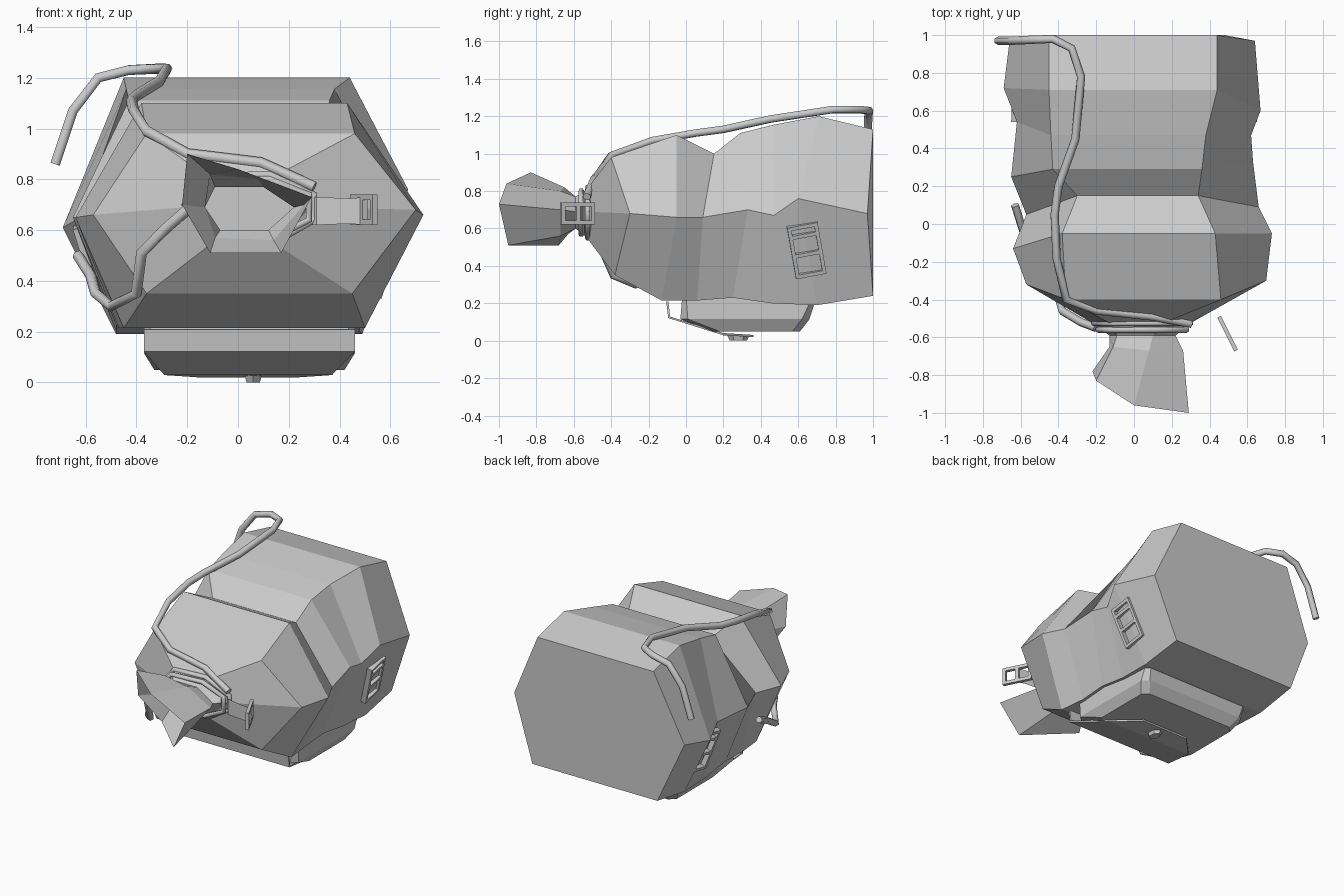
import bpy, bmesh
from mathutils import Vector, Matrix

if "Cube" in bpy.data.objects:
    bpy.data.objects.remove(bpy.data.objects["Cube"])


def add_mesh(name, bm):
    bmesh.ops.recalc_face_normals(bm, faces=bm.faces)
    me = bpy.data.meshes.new(name)
    bm.to_mesh(me)
    bm.free()
    ob = bpy.data.objects.new(name, me)
    bpy.context.collection.objects.link(ob)
    return ob


def loft(name, rings, cap_start=True, cap_end=True):
    bm = bmesh.new()
    vs = [[bm.verts.new(p) for p in r] for r in rings]
    for a, b in zip(vs, vs[1:]):
        n = len(a)
        for i in range(n):
            bm.faces.new((a[i], a[(i + 1) % n], b[(i + 1) % n], b[i]))
    if cap_start:
        bm.faces.new(vs[0])
    if cap_end:
        bm.faces.new(vs[-1])
    return add_mesh(name, bm)


def strip(name, rows, thick=0.0):
    bm = bmesh.new()
    vs = [[bm.verts.new(p) for p in r] for r in rows]
    for a, b in zip(vs, vs[1:]):
        bm.faces.new((a[0], a[1], b[1], b[0]))
    ob = add_mesh(name, bm)
    if thick:
        m = ob.modifiers.new("thickness", 'SOLIDIFY')
        m.thickness = thick
        m.offset = 0
    return ob


def rope(name, pts, r=0.022, cyclic=False):
    cu = bpy.data.curves.new(name, 'CURVE')
    cu.dimensions = '3D'
    cu.bevel_depth = r
    cu.bevel_resolution = 1
    cu.use_fill_caps = True
    sp = cu.splines.new('POLY')
    sp.points.add(len(pts) - 1)
    for p, co in zip(sp.points, pts):
        p.co = (*co, 1)
    sp.use_cyclic_u = cyclic
    ob = bpy.data.objects.new(name, cu)
    bpy.context.collection.objects.link(ob)
    return ob


def buckle(name, centre, u, v, w, h, t, bars, rim):
    """Rectangular frame with cross bars; bars are (position along u or v, axis)."""
    u, v = Vector(u).normalized(), Vector(v).normalized()
    n = u.cross(v).normalized()
    v = n.cross(u)
    base = Matrix((u, v, n)).transposed().to_4x4()
    base.translation = Vector(centre)
    parts = [(-w / 2 + rim / 2, 0, rim, h), (w / 2 - rim / 2, 0, rim, h)]
    parts += [(0, s * (h / 2 - rim / 2), w, rim) for s in (-1, 1)]
    parts += [(0, p, w, rim) if ax == 'v' else (p, 0, rim, h) for p, ax in bars]
    bm = bmesh.new()
    for x, y, sx, sy in parts:
        bmesh.ops.create_cube(bm, size=1, matrix=base @ Matrix.Translation((x, y, 0))
                              @ Matrix.Diagonal((sx, sy, t, 1)))
    return add_mesh(name, bm)


# Sack body: hexagonal rings from the back to the tied neck
# each (y, z, x_left, x_right) for top and bottom edges, (x, y, z) for side corners
top = [(1.0, 1.13, -.45, .44), (.71, 1.20, -.45, .44), (.47, 1.155, -.44, .38),
       (.29, 1.11, -.43, .36), (.15, 1.0, -.30, .34), (-.05, 1.10, -.38, .43),
       (-.40, .98, -.36, .46), (-.53, .81, -.12, .14)]
bottom = [(1.0, .24, -.48, .48), (.70, .19, -.48, .49), (.46, .20, -.48, .48),
          (.25, .23, -.48, .48), (.06, .215, -.47, .48), (-.13, .215, -.45, .50),
          (-.38, .35, -.36, .45), (-.53, .55, -.10, .14)]
right = [(.64, .97, .68), (.67, .60, .76), (.62, .47, .67), (.63, .33, .70),
         (.66, .09, .66), (.73, -.05, .66), (.70, -.30, .68), (.29, -.53, .69)]
left = [(-.66, .96, .66), (-.69, .72, .61), (-.62, .54, .65), (-.65, .25, .65),
        (-.57, .05, .65), (-.64, -.13, .65), (-.57, -.32, .66), (-.21, -.53, .69)]
rings = [[(t[2], t[0], t[1]), (t[3], t[0], t[1]), r, (b[3], b[0], b[1]), (b[2], b[0], b[1]), l]
         for t, b, r, l in zip(top, bottom, right, left)]
loft("sack_body", rings)

# Flared mouth in front of the tie
loft("sack_mouth", [
    rings[-1],
    [(-.09, -.59, .77), (.10, -.59, .77), (.22, -.59, .69), (.12, -.59, .60), (-.07, -.59, .60), (-.13, -.59, .69)],
    [(-.11, -.65, .82), (.08, -.67, .80), (.26, -.67, .70), (.14, -.67, .56), (-.09, -.63, .57), (-.13, -.65, .69)],
    [(-.20, -.83, .90), (0, -.96, .84), (.29, -1.0, .73), (.17, -.95, .51), (-.11, -.68, .51), (-.22, -.78, .70)],
], False, False)

# Pocket underneath with flap and button
def rect(x0, x1, y0, y1, z, c):
    return [(x0 + c, y0, z), (x1 - c, y0, z), (x1, y0 + c, z), (x1, y1 - c, z),
            (x1 - c, y1, z), (x0 + c, y1, z), (x0, y1 - c, z), (x0, y0 + c, z)]

loft("pocket", [rect(-.37, .46, -.02, .70, .24, .02), rect(-.37, .46, -.03, .66, .115, .04),
                rect(-.33, .42, .14, .61, .05, .04)])
strip("pocket_flap", [[(x0, y, z), (x1, y, z)] for x0, x1, y, z in
                      [(-.37, .46, -.10, .21), (-.37, .46, -.09, .125),
                       (-.29, .37, .20, .035), (-.14, .22, .36, .025)]], .012)
bm = bmesh.new()
bmesh.ops.create_cone(bm, cap_ends=True, segments=6, radius1=.03, radius2=.04, depth=.03,
                      matrix=Matrix.Translation((.06, .28, .015)) @ Matrix.Diagonal((1, 1.5, 1, 1)))
add_mesh("pocket_button", bm)

# Long rope over the top, hanging off the back corner
rope("long_rope", [(-.72, .97, .86), (-.65, .97, 1.07), (-.55, .975, 1.20), (-.43, .98, 1.23),
                   (-.33, .93, 1.235), (-.28, .78, 1.235), (-.31, .45, 1.185), (-.40, .20, 1.13),
                   (-.42, .05, 1.11), (-.41, -.18, 1.07), (-.36, -.40, .99), (-.20, -.46, .90),
                   (.09, -.49, .865), (.30, -.53, .77)])

# Short rope running down the left side
rope("short_rope", [(-.20, -.55, .68), (-.28, -.52, .61), (-.38, -.46, .51), (-.40, -.39, .35),
                    (-.50, -.27, .30), (-.56, -.18, .35), (-.58, -.06, .42), (-.63, .10, .50)])

# Tie wrapped around the neck
for i, y in enumerate((-.525, -.56)):
    g = .02 * i
    rope("neck_tie", [(-.21 + g, y, .70), (-.12, y, .81 - g), (.12, y, .82 - g), (.30 - g, y, .74),
                      (.30 - g, y, .64), (.14, y, .55 + g), (-.10, y, .55 + g)], .016, True)

# Closing strap and its buckle
strip("strap", [[(x, y, .675 - h), (x, y, .675 + h)] for x, y, h in
                [(.29, -.53, .055), (.31, -.55, .055), (.44, -.57, .05), (.50, -.58, .055)]])
buckle("strap_buckle", (.495, -.58, .68), (.09, -.18, 0), (0, 0, 1), .20, .12, .022,
       [(0, 'u')], .022)

# Side buckles, one on each lower flank
for name, s in (("right", 1), ("left", -1)):
    buckle(name + "_buckle", (s * .588, .645, .485), (-s * .005, .16, .03), (s * .085, -.05, .27),
           .165, .29, .035, [(-.02, 'v'), (.085, 'v')], .02)
